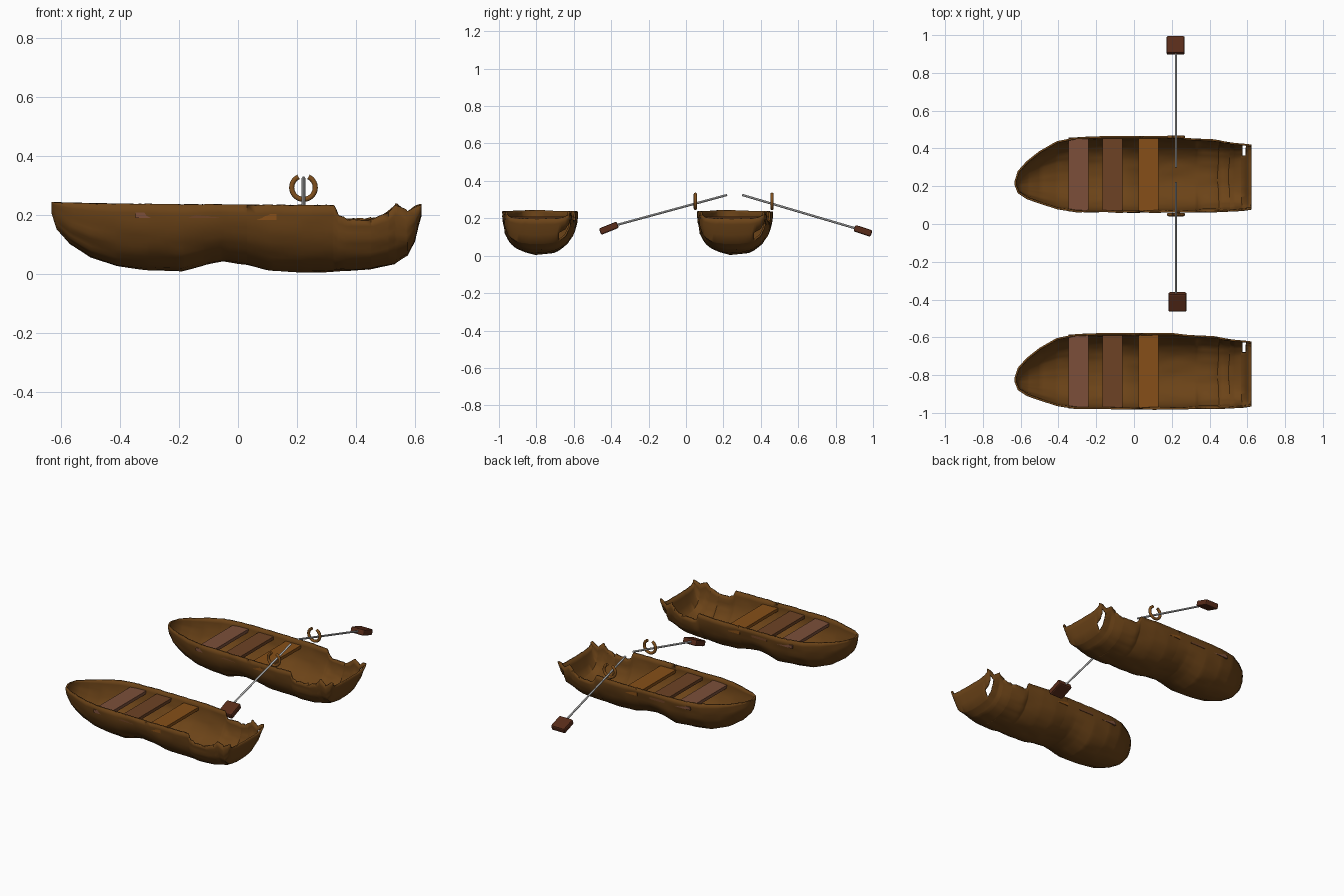
import bpy, bmesh, math, random
from mathutils import Vector, noise

if "Cube" in bpy.data.objects:
    bpy.data.objects.remove(bpy.data.objects["Cube"])

random.seed(4)


def material(name, rgb):
    m = bpy.data.materials.new(name)
    m.diffuse_color = (*rgb, 1)
    m.use_nodes = True
    m.node_tree.nodes["Principled BSDF"].inputs["Base Color"].default_value = m.diffuse_color
    return m


HULL = material("hull_wood", (0.15, 0.057, 0.009))
BENCHES = [material("red_wood", (0.20, 0.078, 0.042)),
           material("brown_wood", (0.155, 0.055, 0.018)),
           material("light_wood", (0.24, 0.078, 0.009))]
BLADE = material("blade_wood", (0.10, 0.025, 0.010))
LOCK = material("rowlock_wood", (0.22, 0.08, 0.012))

# hull stations: x, centre offset, half width, keel z, section power
STATIONS = [(-.632, -.045, .012, .205, 1), (-.615, -.040, .060, .150, 1),
            (-.57, -.030, .100, .100, .95), (-.50, -.015, .140, .055, .9),
            (-.41, -.004, .180, .024, .9), (-.31, 0, .200, .012, .9),
            (-.19, 0, .204, .006, .9), (-.11, 0, .204, .030, .9),
            (-.05, 0, .204, .041, .9), (.03, 0, .204, .030, .9),
            (.11, 0, .204, .010, .9), (.22, 0, .203, .003, .9),
            (.32, -.003, .199, .006, .9), (.45, -.008, .192, .014, .85),
            (.53, -.012, .184, .032, .8), (.575, -.014, .180, .062, .7),
            (.60, -.014, .176, .110, .65), (.613, -.014, .174, .165, .6),
            (.622, -.014, .172, .195, .6)]
# upper edge: x, z (broken away near the stern)
SHEER = [(-.632, .245), (-.56, .240), (-.3, .237), (.325, .233), (.34, .196),
         (.37, .186), (.46, .188), (.51, .210), (.535, .238), (.575, .212),
         (.60, .228), (.622, .235)]


def interp(table, x):
    for a, b in zip(table, table[1:]):
        if x <= b[0]:
            t = max(0, (x - a[0]) / (b[0] - a[0]))
            return [p + (q - p) * t for p, q in zip(a[1:], b[1:])]
    return table[-1][1:]


def hull(name, y0):
    N = 28
    xs = sorted({s[0] for s in STATIONS} | {s[0] for s in SHEER}
                | {-.60 + i * .03 for i in range(40)})
    bm = bmesh.new()
    rows = []
    for x in xs:
        yc, w, zk, p = interp(STATIONS, x)
        zs = interp(SHEER, x)[0]
        jag = .008 if x > .33 else .002
        row = []
        for j in range(N + 1):
            th = math.pi * (j / N - .5)
            s, c = math.sin(th), max(0, math.cos(th))
            z = zk + (zs - zk) * (1 - c ** p)
            y = yc + w * math.copysign(abs(s) ** p, s)
            # weathered ripples running along the planks
            n = noise.noise(Vector((x * 5, th * 4, 1.7))) * .009 * min(1, w / .1)
            y -= abs(n) * s
            z += abs(n) * c
            if j in (0, N):
                z += random.uniform(-jag, jag * .5)
            row.append(bm.verts.new((x, y0 + y, max(z, .002))))
        rows.append(row)
    for a, b in zip(rows, rows[1:]):
        for j in range(N):
            bm.faces.new((a[j], b[j], b[j + 1], a[j + 1]))
    # bow cap
    bm.faces.new(rows[0])
    # split plank joint at the stern corner
    hole = []
    for f in bm.faces:
        m = f.calc_center_median()
        if .574 < m.x < .601 and m.y - y0 > .085 and .10 < m.z < .19:
            hole.append(f)
    bmesh.ops.delete(bm, geom=hole, context='FACES')
    bmesh.ops.recalc_face_normals(bm, faces=bm.faces)
    if sum(f.normal.z for f in bm.faces) > 0:
        bmesh.ops.reverse_faces(bm, faces=bm.faces)
    me = bpy.data.meshes.new(name)
    bm.to_mesh(me)
    bm.free()
    me.materials.append(HULL)
    ob = bpy.data.objects.new(name, me)
    bpy.context.collection.objects.link(ob)
    sol = ob.modifiers.new("thickness", 'SOLIDIFY')
    sol.thickness = .010
    sol.offset = -1
    bpy.ops.object.select_all(action='DESELECT')
    bpy.context.view_layer.objects.active = ob
    ob.select_set(True)
    bpy.ops.object.shade_smooth_by_angle(angle=math.radians(40))


def box(name, loc, size, mat, rot=(0, 0, 0), bevel=0):
    bpy.ops.mesh.primitive_cube_add(size=1, location=loc, rotation=rot)
    ob = bpy.context.object
    ob.name = name
    ob.scale = size
    bpy.ops.object.transform_apply(location=False, rotation=False, scale=True)
    ob.data.materials.append(mat)
    if bevel:
        b = ob.modifiers.new("bevel", 'BEVEL')
        b.width, b.segments = bevel, 2
    return ob


def oar(name, x, grip, neck, tip):
    grip, neck, tip = (Vector(v) for v in (grip, neck, tip))
    d = neck - grip
    bpy.ops.mesh.primitive_cylinder_add(vertices=12, radius=.006, depth=d.length + .03,
                                        location=(grip + neck + d.normalized() * .03) / 2)
    shaft = bpy.context.object
    shaft.name = name + "_shaft"
    shaft.rotation_euler = d.to_track_quat('Z', 'Y').to_euler()
    bpy.ops.object.shade_smooth_by_angle()
    b = tip - neck
    mid = (neck + tip) / 2
    box(name + "_blade", (x, mid.y, mid.z), (.096, b.length, .036), BLADE,
        (math.atan2(b.z, b.y), 0, 0), .008)


def rowlock(name, x, y, z):
    # open ring with its gap at the top
    cu = bpy.data.curves.new(name, 'CURVE')
    cu.dimensions = '3D'
    cu.bevel_depth, cu.bevel_resolution, cu.use_fill_caps = .009, 3, True
    sp = cu.splines.new('POLY')
    n = 32
    sp.points.add(n)
    for i, pt in enumerate(sp.points):
        a = math.radians(90 + 25 + 310 * i / n)
        pt.co = (x + .040 * math.cos(a), y, z + .040 * math.sin(a), 1)
    cu.materials.append(LOCK)
    ob = bpy.data.objects.new(name, cu)
    bpy.context.collection.objects.link(ob)
    bpy.ops.object.select_all(action='DESELECT')
    bpy.context.view_layer.objects.active = ob
    ob.select_set(True)
    bpy.ops.object.convert(target='MESH')


# two matching boats with three benches each
for tag, y0 in (("rear", .262), ("front", -.780)):
    hull(tag + "_boat_hull", y0)
    for i, (x, z, w) in enumerate(((-.295, .203, .392), (-.115, .203, .398), (.078, .197, .398))):
        box(f"{tag}_boat_bench_{i + 1}", (x, y0, z - .004), (.106, w, .020), BENCHES[i])

# oars and rowlocks on the rear boat
oar("near_oar", .23, (.222, .22, .325), (.222, -.365, .166), (.222, -.460, .128))
oar("far_oar", .22, (.222, .30, .325), (.222, .900, .148), (.222, .992, .118))
for side, y in (("near", .050), ("far", .460)):
    rowlock(side + "_rowlock", .222, y, .293)
